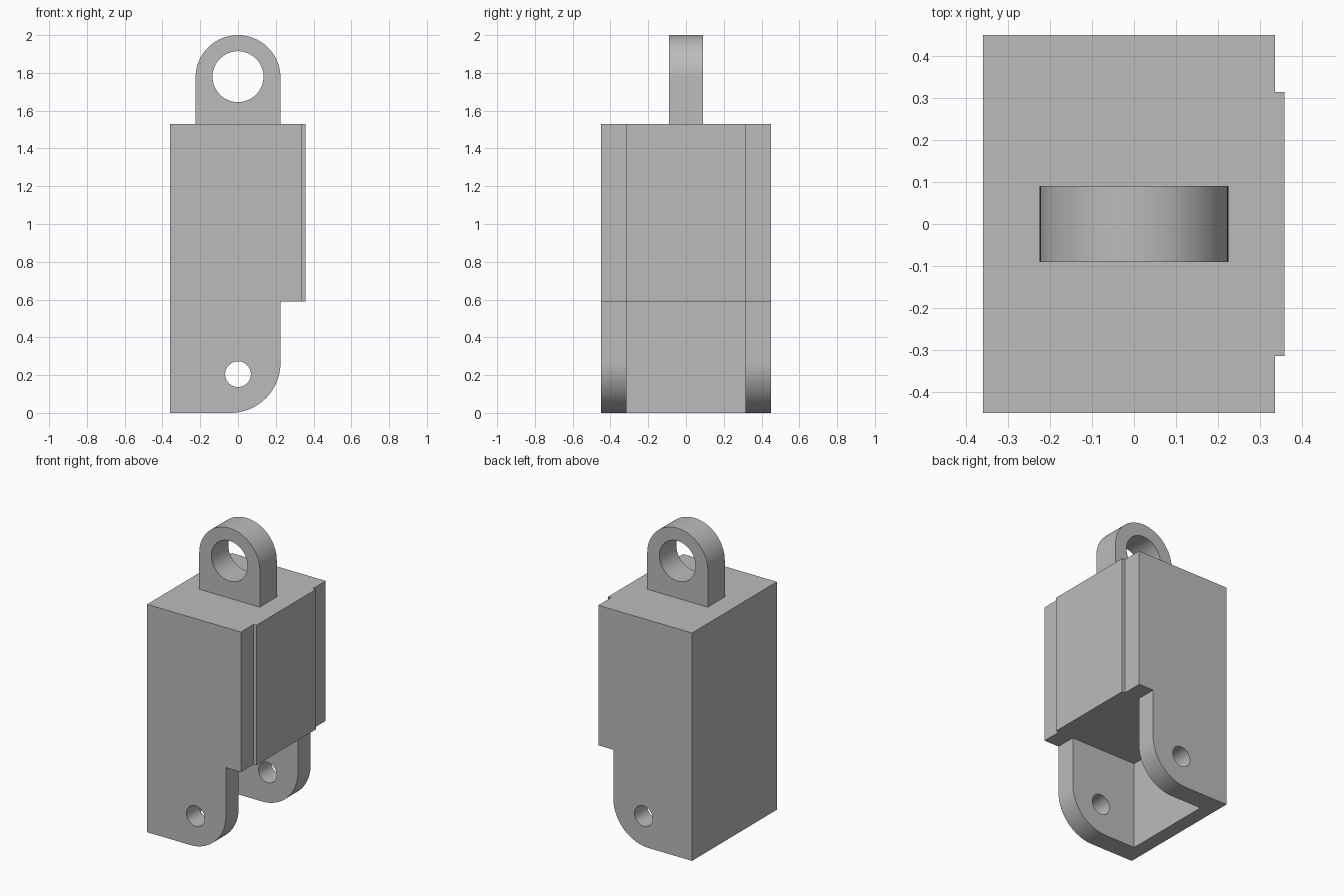
import bpy
import bmesh
from math import sin, cos, pi
from mathutils import Matrix, Vector

cube = bpy.data.objects.get("Cube")
if cube:
    bpy.data.objects.remove(cube, do_unlink=True)

grey = bpy.data.materials.new("plain grey")
grey.use_nodes = True
colour = (0.5, 0.5, 0.5, 1)
grey.diffuse_color = colour
grey.node_tree.nodes["Principled BSDF"].inputs["Base Color"].default_value = colour


def finish(name, bm):
    bmesh.ops.recalc_face_normals(bm, faces=bm.faces)
    mesh = bpy.data.meshes.new(name)
    bm.to_mesh(mesh)
    bm.free()
    mesh.materials.append(grey)
    obj = bpy.data.objects.new(name, mesh)
    bpy.context.collection.objects.link(obj)
    return obj


def arc(cx, cz, r, start, end, steps):
    angles = [start + (end - start) * i / steps for i in range(steps + 1)]
    return [(cx + r * cos(a), cz + r * sin(a)) for a in angles]


def extrude_profile(name, points, half_depth):
    """Side profile in x and z, extruded evenly to both sides of y = 0."""
    bm = bmesh.new()
    face = bm.faces.new([bm.verts.new((x, -half_depth, z)) for x, z in points])
    new = bmesh.ops.extrude_face_region(bm, geom=[face])["geom"]
    verts = [v for v in new if isinstance(v, bmesh.types.BMVert)]
    bmesh.ops.translate(bm, verts=verts, vec=Vector((0, 2 * half_depth, 0)))
    return finish(name, bm)


def box(name, low, high):
    low, high = Vector(low), Vector(high)
    bm = bmesh.new()
    matrix = Matrix.Translation((low + high) / 2) @ Matrix.Diagonal((*(high - low), 1))
    bmesh.ops.create_cube(bm, size=1, matrix=matrix)
    return finish(name, bm)


def pin(name, z, r):
    return extrude_profile(name, arc(0, z, r, 0, 2 * pi, 48)[:-1], 0.6)


def cut(obj, cutter):
    cutter.hide_render = True
    mod = obj.modifiers.new("cut", "BOOLEAN")
    mod.operation = "DIFFERENCE"
    mod.solver = "EXACT"
    mod.object = cutter
    bpy.context.view_layer.objects.active = obj
    bpy.ops.object.modifier_apply(modifier=mod.name)
    bpy.data.objects.remove(cutter, do_unlink=True)


def smooth(obj):
    bpy.ops.object.select_all(action="DESELECT")
    obj.select_set(True)
    bpy.context.view_layer.objects.active = obj
    bpy.ops.object.shade_smooth_by_angle(angle=pi / 6)


# Main dimensions
back, side, arm = -0.36, 0.336, 0.225
shoulder, top = 0.59, 1.53
corner, inner = 0.265, 0.314

# Housing with rounded arms, hollowed between them and drilled for a pin
outline = [(back, 0)] + arc(arm - corner, corner, corner, -pi / 2, 0, 24)
outline += [(arm, shoulder), (side, shoulder), (side, top), (back, top)]
housing = extrude_profile("housing", outline, 0.45)
cut(housing, box("arm_gap", (-0.265, -inner, -0.2), (0.6, inner, shoulder)))
cut(housing, pin("pin_hole", 0.205, 0.068))
smooth(housing)

# Raised panel on the side
box("side_panel", (side, -inner, shoulder), (0.358, inner, top))

# Lifting eye on top
radius = 0.225
eye = extrude_profile("lifting_eye", [(-radius, top), (radius, top)]
                      + arc(0, 2 - radius, radius, 0, pi, 40), 0.09)
cut(eye, pin("eye_hole", 1.78, 0.135))
smooth(eye)
